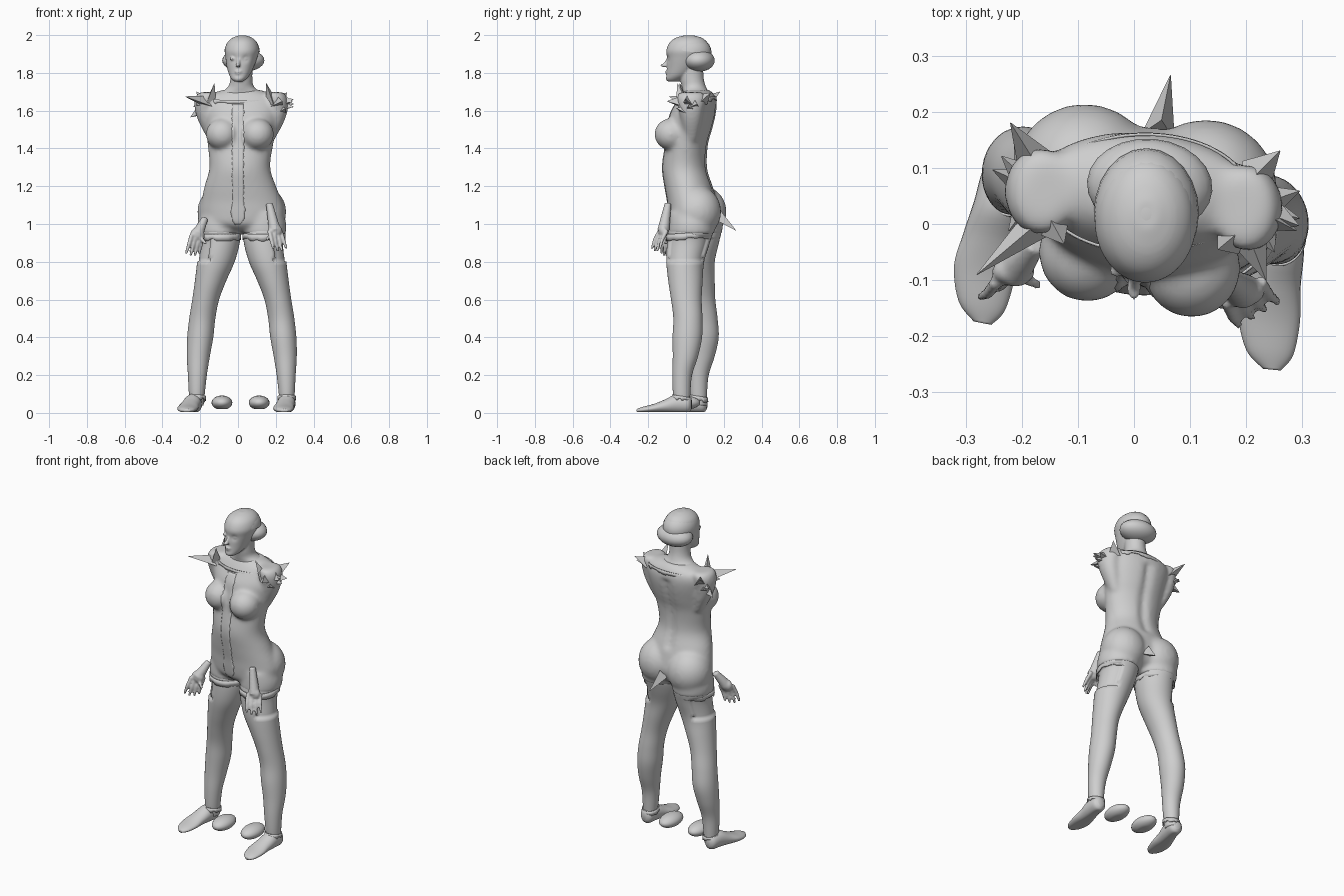
import bpy, bmesh, math, random
from mathutils import Vector, Matrix

random.seed(4)
if "Cube" in bpy.data.objects:
    bpy.data.objects.remove(bpy.data.objects["Cube"])

grey = bpy.data.materials.new("plain_grey")
grey.use_nodes = True
grey.diffuse_color = (0.62, 0.62, 0.62, 1)
grey.node_tree.nodes["Principled BSDF"].inputs["Base Color"].default_value = (0.62, 0.62, 0.62, 1)


def finish(name, bm, smooth=True):
    bmesh.ops.recalc_face_normals(bm, faces=bm.faces)
    for f in bm.faces:
        f.smooth = smooth
    me = bpy.data.meshes.new(name)
    bm.to_mesh(me)
    bm.free()
    me.materials.append(grey)
    ob = bpy.data.objects.new(name, me)
    bpy.context.scene.collection.objects.link(ob)
    return ob


def smooth_rings(rings, sub=5):
    """Catmull-Rom interpolation of the ring parameters."""
    pts = [rings[0]] + rings + [rings[-1]]
    out = []
    for a, b, c, d in zip(pts, pts[1:], pts[2:], pts[3:]):
        for i in range(sub):
            t = i / sub
            out.append([q + 0.5 * t * (r - p + t * (2 * p - 5 * q + 4 * r - s + t * (3 * (q - r) + s - p)))
                        for p, q, r, s in zip(a, b, c, d)])
    return out + [rings[-1]]


def loft(bm, rings, n=32, twist=0.0):
    """Capped tube of ellipses; each ring is z, cx, cy, rx, ry."""
    rows = []
    for z, cx, cy, rx, ry in smooth_rings(rings):
        row = []
        for k in range(n):
            a = math.tau * k / n
            p = Matrix.Rotation(twist, 2) @ Vector((rx * math.cos(a), ry * math.sin(a)))
            row.append(bm.verts.new((cx + p.x, cy + p.y, z)))
        rows.append(row)
    for lo, hi in zip(rows, rows[1:]):
        for k in range(n):
            bm.faces.new((lo[k], lo[(k + 1) % n], hi[(k + 1) % n], hi[k]))
    bm.faces.new(rows[0])
    bm.faces.new(rows[-1])
    return [v for r in rows for v in r]


def ball(bm, c, r, rot=0.0):
    m = Matrix.Translation(c) @ Matrix.Rotation(rot, 4, 'Z') @ Matrix.Diagonal((*r, 1))
    bmesh.ops.create_uvsphere(bm, u_segments=24, v_segments=14, radius=1, matrix=m)


def rod(bm, a, b, r1, r2, seg=10):
    a, b = Vector(a), Vector(b)
    m = Matrix.Translation((a + b) / 2) @ (b - a).to_track_quat('Z', 'Y').to_matrix().to_4x4()
    bmesh.ops.create_cone(bm, cap_ends=True, segments=seg, radius1=r1, radius2=r2,
                          depth=(b - a).length, matrix=m)


def blend(ob, voxel, steps):
    """Fuse overlapping forms into one soft surface."""
    m = ob.modifiers.new("fuse", 'REMESH')
    m.mode, m.voxel_size, m.use_smooth_shade = 'VOXEL', voxel, True
    s = ob.modifiers.new("soften", 'SMOOTH')
    s.factor, s.iterations = 0.5, steps


def band(name, c, r, height, jag, tilt=0.0, n=44):
    """Thin hem with a stepped, ragged lower edge."""
    bm = bmesh.new()
    rows = [[], []]
    for k in range(n):
        a = math.tau * k / n
        if k % 2 == 0:
            drop = random.uniform(0, jag)
        for row, dz, out in zip(rows, (height / 2, -height / 2 - drop), (0, 0.001)):
            y = (r[1] + out) * math.sin(a)
            row.append(bm.verts.new((c[0] + (r[0] + out) * math.cos(a), c[1] + y, c[2] + dz + tilt * y)))
    for k in range(n):
        j = (k + 1) % n
        bm.faces.new((rows[0][k], rows[0][j], rows[1][j], rows[1][k]))
    ob = finish(name, bm)
    ob.modifiers.new("thickness", 'SOLIDIFY').thickness = 0.005
    return ob


LEG = [(.04, .258, -.02, .036, .04), (.1, .258, -.023, .042, .046), (.2, .255, -.02, .05, .052),
       (.3, .25, -.003, .061, .067), (.4, .24, .007, .069, .078), (.5, .229, .01, .069, .077),
       (.6, .211, .002, .071, .081), (.7, .185, -.003, .083, .091), (.8, .157, -.004, .099, .1),
       (.9, .138, .013, .107, .113), (.98, .138, .03, .112, .118), (1.08, .13, .04, .09, .1)]
SHOE = [(0, 0, .045, .018, .025), (.02, 0, .047, .04, .045), (.08, 0, .05, .046, .05),
        (.14, -.004, .036, .05, .036), (.2, -.004, .024, .055, .024), (.26, .003, .016, .042, .016),
        (.29, .01, .012, .016, .009)]
ARM = [(1.44, .165, .03, .025, .03), (1.53, .192, .03, .047, .053), (1.6, .207, .028, .056, .066),
       (1.66, .204, .028, .06, .078), (1.69, .195, .028, .054, .07), (1.698, .19, .03, .045, .055)]


def leg_ring(ring, left):
    z, x, y, rx, ry = ring
    if left:
        return ring
    return (z, .04 - x, y + .088 - .048 * max(0, (z - .4) / .6), rx, ry)


# Torso with bust, seat, upper thighs and arm stumps fused in
bm = bmesh.new()
trunk = loft(bm, [(.965, .02, .03, .07, .07), (1.0, .022, .035, .2, .115), (1.06, .024, .04, .224, .132),
                  (1.12, .02, .032, .214, .13), (1.2, .012, .015, .19, .127), (1.3, .01, -.006, .161, .119),
                  (1.42, .013, .005, .174, .113), (1.5, .018, .022, .184, .118), (1.58, .02, .037, .198, .122),
                  (1.64, .02, .055, .2, .108), (1.68, .02, .062, .18, .09), (1.71, .018, .06, .1, .065)], 48, -.08)
for v in trunk:  # spine groove
    if v.co.y > .05 and 1.2 < v.co.z < 1.62:
        v.co.y -= .018 * math.exp(-((v.co.x - .025) / .022) ** 2)
for c, r in [((-.083, -.05, 1.475), (.088, .09, .085)), ((.103, -.078, 1.475), (.088, .09, .085)),
             ((-.088, .09, 1.065), (.128, .125, .135)), ((.128, .062, 1.065), (.128, .125, .135))]:
    ball(bm, c, r)
for left in (True, False):
    z, x, y, rx, ry = leg_ring(LEG[-2], left)
    loft(bm, [(.945, x, y - .002, rx + .004, ry + .004), (1.0, x, y, rx + .006, ry + .004),
              (1.06, x, y, rx * .9, ry)])
    loft(bm, [(z, x if left else .035 - x, y if left else y + .03, rx, ry) for z, x, y, rx, ry in ARM])
torso = finish("torso", bm)
blend(torso, .01, 14)

# Front placket wrapped on the torso
bm = bmesh.new()
bmesh.ops.create_grid(bm, x_segments=6, y_segments=60, size=1)
for v in bm.verts:
    z = 1.315 + .32 * v.co.y
    edge = random.uniform(-.004, .004) if abs(v.co.x) > .9 else 0
    half = (.036 if z < 1.1 else .03) * min(1, .4 + (z - .995) * 15)
    v.co = (half * v.co.x + edge, -.4, z)
placket = finish("front_placket", bm)
w = placket.modifiers.new("wrap", 'SHRINKWRAP')
w.target, w.wrap_method, w.offset = torso, 'PROJECT', .003
w.use_project_y, w.use_positive_direction = True, True
placket.modifiers.new("thickness", 'SOLIDIFY').thickness = .01

# Neck and head
bm = bmesh.new()
loft(bm, [(1.64, .02, .06, .15, .075), (1.69, .017, .055, .115, .07), (1.725, .016, .042, .07, .064),
          (1.77, .018, .032, .058, .062), (1.85, .02, .03, .058, .06)])
head_verts = loft(bm, [(1.755, .003, -.065, .024, .034), (1.768, .004, -.056, .04, .05),
                       (1.79, .008, -.037, .055, .066), (1.83, .012, -.015, .071, .086),
                       (1.88, .018, .002, .084, .104), (1.92, .021, .009, .091, .113),
                       (1.96, .022, .013, .079, .1), (1.985, .023, .015, .053, .07),
                       (1.998, .023, .016, .02, .026)], 64)
for v in head_verts:
    for ex in (-.03, .038):
        d = (v.co - Vector((ex, -.095, 1.875))).length
        v.co.y += .009 * math.exp(-(d / .018) ** 2)
rod(bm, (.004, -.09, 1.883), (.001, -.112, 1.842), .007, .01)
ball(bm, (0, -.114, 1.84), (.013, .021, .01))
ball(bm, (.002, -.099, 1.807), (.021, .012, .006))
ball(bm, (.002, -.097, 1.796), (.018, .012, .006))
ball(bm, (.003, -.086, 1.772), (.022, .02, .015))
for ex in (-.03, .038):
    ball(bm, (ex, -.083, 1.875), (.015, .012, .008))
blend(finish("head", bm), .005, 4)

# Hair cap and rolled hair at the back
bm = bmesh.new()
ball(bm, (.022, .018, 1.91), (.094, .117, .089))
geom = bm.verts[:] + bm.edges[:] + bm.faces[:]
bmesh.ops.bisect_plane(bm, geom=geom, plane_co=(0, 0, 1.915), plane_no=(0, .15, 1), clear_inner=True)
finish("hair_cap", bm)
bm = bmesh.new()
ball(bm, (.028, .068, 1.866), (.112, .084, .06), -.08)
finish("hair_roll", bm)

# Legs, hems, shoes, loose pads and hands for both sides
for left, side in ((True, "left"), (False, "right")):
    s = 1 if left else -1
    rings = [leg_ring(r, left) for r in LEG]
    bm = bmesh.new()
    loft(bm, rings, 40)
    # recessed panel on the outside of the thigh
    cx = rings[8][1]
    panel = [f for f in bm.faces if len(f.verts) == 4 and .8 < f.calc_center_median().z < .93
             and s * (f.calc_center_median().x - cx) > .035]
    bmesh.ops.recalc_face_normals(bm, faces=bm.faces)
    bmesh.ops.inset_region(bm, faces=panel, thickness=.004, depth=-.008)
    finish(side + "_leg", bm)
    for label, i, dz, h, jag in (("thigh_hem", 9, .04, .024, .014), ("ankle_frill", 1, -.018, .014, .016)):
        z, x, y, rx, ry = rings[i]
        band(side + "_" + label, (x, y, z + dz), (rx + .006, ry + .006), h, jag, -.15 if i == 1 else .05)

    # shoe lofted along its length, toe forward
    bm = bmesh.new()
    loft(bm, SHOE, 28)
    heel = Vector((.265, .03, 0) if left else (-.225, .11, 0))
    turn = Matrix.Rotation(-.1 if left else -.19, 3, 'Z')
    for v in bm.verts:
        v.co = heel + turn @ Vector((v.co.x, -v.co.z, max(v.co.y, .004)))
    finish(side + "_shoe", bm)

    # loose flat pad between the feet
    bm = bmesh.new()
    px = .112 if left else -.085
    ball(bm, (px, -.015, .054), (.055, .09, .038))
    for v in bm.verts:
        v.co.z = max(v.co.z, .02)
    finish(side + "_loose_pad", bm)

    # hand hanging beside the thigh
    wrist, knuckle, tip = [Vector(p) for p in (
        ((.165, -.095, 1.11), (.195, -.12, .965), (.222, -.16, .85)) if left else
        ((-.175, -.035, 1.03), (-.215, -.085, .945), (-.24, -.11, .825)))]
    bm = bmesh.new()
    rod(bm, wrist, knuckle, .018, .032, 16)
    ball(bm, knuckle, (.038, .026, .036))
    for k in range(4):
        off = Vector((.02 * (k - 1.5), .012 * (k - 1.5), 0))
        end = tip + off * 1.15 + Vector((0, 0, .012 * abs(k - 1.5)))
        mid = (knuckle + off + end) / 2 + Vector((0, -.006, 0))
        rod(bm, knuckle + off, mid, .0115, .0105)
        rod(bm, mid, end, .0105, .007)
    rod(bm, knuckle, knuckle + Vector((-.045 * s, -.025, -.05)), .013, .008)
    blend(finish(side + "_hand", bm), .006, 2)

# Ragged collar edge
band("collar_edge", (.02, .055, 1.66), (.185, .107), .012, .014, .1, 70)

# Torn points: tip, base centre, base radius
POINTS = [((-.28, -.09, 1.675), (-.15, .02, 1.64), .04), ((-.125, -.035, 1.745), (-.15, .01, 1.64), .035),
          ((-.22, .18, 1.7), (-.17, .1, 1.64), .04), ((.15, -.045, 1.745), (.18, -.02, 1.64), .035),
          ((.235, -.1, 1.65), (.2, -.01, 1.64), .045), ((.26, .13, 1.695), (.21, .08, 1.65), .04),
          ((.295, .01, 1.62), (.22, .03, 1.62), .04), ((.065, .265, .965), (.045, .165, 1.04), .035)]
for cx, cy, s in ((.21, .03, 1), (-.17, .06, -1)):
    for i in range(4):
        a = random.uniform(-1.3, 1.3)
        d = Vector((s * math.cos(a), math.sin(a), 0))
        base = Vector((cx, cy, random.uniform(1.58, 1.66))) + d * .04
        POINTS.append((base + d * .05 + Vector((0, 0, random.uniform(-.03, .02))), base, .03))
bm = bmesh.new()
for tip, base, r in POINTS:
    rod(bm, base, tip, r, .001, 3)
finish("torn_points", bm, False)
